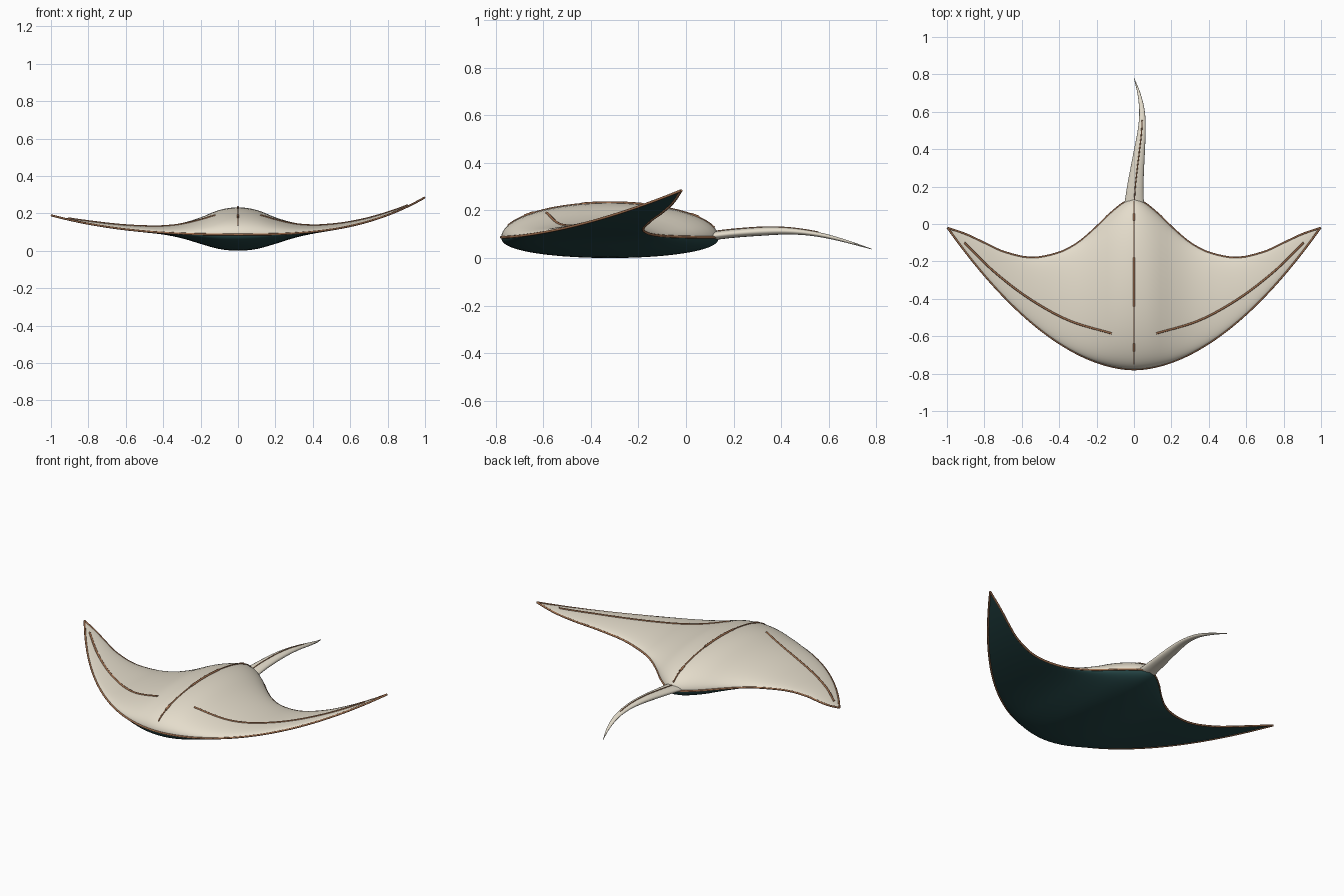
import bpy, bmesh, math
from mathutils import Vector

if "Cube" in bpy.data.objects:
    bpy.data.objects.remove(bpy.data.objects["Cube"])


def material(name, rgb):
    m = bpy.data.materials.new(name)
    m.diffuse_color = (*rgb, 1)
    m.use_nodes = True
    m.node_tree.nodes["Principled BSDF"].inputs["Base Color"].default_value = m.diffuse_color
    return m


CREAM = material("cream", (0.78, 0.72, 0.60))
TEAL = material("dark_teal", (0.018, 0.060, 0.061))
BROWN = material("brown", (0.36, 0.165, 0.08))


def spline(pts, x):
    """Smooth interpolation through (x, value) pairs."""
    x = min(max(x, pts[0][0]), pts[-1][0])
    i = 0
    while i < len(pts) - 2 and x > pts[i + 1][0]:
        i += 1

    def slope(k):
        a, b = max(k - 1, 0), min(k + 1, len(pts) - 1)
        return (pts[b][1] - pts[a][1]) / (pts[b][0] - pts[a][0])
    (x0, y0), (x1, y1) = pts[i], pts[i + 1]
    h = x1 - x0
    t = (x - x0) / h
    return ((2*t**3 - 3*t*t + 1) * y0 + (t**3 - 2*t*t + t) * h * slope(i)
            + (3*t*t - 2*t**3) * y1 + (t**3 - t*t) * h * slope(i + 1))


# Planform and thickness curves, by distance from the centre line
TRAIL = [(0, .138), (.05, .118), (.14, .045), (.2, -.015), (.3, -.10), (.4, -.152),
         (.55, -.18), (.7, -.148), (.8, -.102), (.9, -.055), (1, -.02)]
UPPER = [(-.1, .131), (0, .145), (.1, .131), (.2, .09), (.3, .057), (.4, .038),
         (.5, .029), (.6, .023), (.8, .014), (1, 0)]
LOWER = [(-.1, .078), (0, .087), (.1, .078), (.2, .052), (.3, .025), (.4, .010),
         (.5, .006), (.7, .004), (1, 0)]


def lead(x):
    return -.777 + .757 * abs(x) ** 1.85


def trail(x):
    return spline(TRAIL, abs(x))


def rim_z(x):
    return .087 + (.197 * x ** 2.9 if x > 0 else .102 * abs(x) ** 2.6)


def surface(x, u, top=True):
    """Point on the skin; u runs -1 (leading edge) to 1 (trailing edge)."""
    a, b = lead(x), trail(x)
    r = max(0, 1 - u * u)
    z = spline(UPPER, abs(x)) * r ** .5 if top else -spline(LOWER, abs(x)) * r ** .42
    return Vector((x * .997, (a + b) / 2 + u * (b - a) / 2, rim_z(x) + z))


def on_top(x, y):
    a, b = lead(x), trail(x)
    return surface(x, (2 * y - a - b) / (b - a))


def finish(name, bm, mats, angle=65):
    bmesh.ops.remove_doubles(bm, verts=bm.verts, dist=1e-5)
    bmesh.ops.recalc_face_normals(bm, faces=bm.faces)
    me = bpy.data.meshes.new(name)
    bm.to_mesh(me)
    bm.free()
    for m in mats:
        me.materials.append(m)
    ob = bpy.data.objects.new(name, me)
    bpy.context.collection.objects.link(ob)
    bpy.ops.object.select_all(action='DESELECT')
    ob.select_set(True)
    bpy.context.view_layer.objects.active = ob
    bpy.ops.object.shade_smooth_by_angle(angle=math.radians(angle))
    return ob


def sweep(name, pts, sizes, mat, sides=8):
    """Tube along a path; sizes gives (half width, half height) per point."""
    bm = bmesh.new()
    rings = []
    for i, p in enumerate(pts):
        d = (pts[min(i + 1, len(pts) - 1)] - pts[max(i - 1, 0)]).normalized()
        side = d.cross(Vector((0, 0, 1))).normalized()
        up = side.cross(d)
        w, h = sizes[i]
        rings.append([bm.verts.new(p + side * w * math.cos(k * math.tau / sides)
                                   + up * h * math.sin(k * math.tau / sides))
                      for k in range(sides)])
    for r, s in zip(rings, rings[1:]):
        for k in range(sides):
            n = (k + 1) % sides
            bm.faces.new((r[k], r[n], s[n], s[k]))
    bm.faces.new(rings[0])
    bm.faces.new(rings[-1])
    return finish(name, bm, [mat])


def line(name, pts, r):
    return sweep(name, pts, [(r, r)] * len(pts), BROWN)


# Body and wings: pale upper skin, dark lower skin
NX, NU = 88, 36
xs = [math.sin(math.pi * (i / NX - .5)) for i in range(NX + 1)]
us = [-math.cos(math.pi * j / NU) for j in range(NU + 1)]
bm = bmesh.new()
for top in (True, False):
    grid = [[bm.verts.new(surface(x, u, top)) for u in us] for x in xs]
    for i in range(NX):
        for j in range(NU):
            f = bm.faces.new((grid[i][j], grid[i + 1][j],
                              grid[i + 1][j + 1], grid[i][j + 1]))
            f.material_index = 0 if top else 1
bmesh.ops.dissolve_degenerate(bm, edges=bm.edges, dist=1e-6)
finish("body", bm, [CREAM, TEAL], 60)

# Trim along the leading and trailing edges
line("leading_trim", [surface(x, -1) for x in xs], .0055)
line("trailing_trim", [surface(x, 1) for x in xs], .0055)

# Spine seam, with wider stretches
ys = [-.75 + .87 * i / 40 for i in range(41)]
line("spine_seam", [on_top(0, y) for y in ys], .004)
for k, (a, b) in enumerate([(-.68, -.64), (-.44, -.18), (.02, .055)]):
    line(f"spine_band_{k}", [on_top(0, a + (b - a) * i / 10) for i in range(11)], .0065)

# Wing seams
SEAM = [(.12, -.585), (.35, -.515), (.56, -.40), (.75, -.255), (.91, -.10)]
for side, label in ((1, "right"), (-1, "left")):
    pts = []
    for i in range(41):
        x = .12 + .79 * i / 40
        pts.append(on_top(side * x, spline(SEAM, x)))
    line(f"{label}_wing_seam", pts, .0055)

# Tail: tapering and curving sideways, then drooping
TAIL_X = [(.09, 0), (.2, .007), (.3, .018), (.4, .030), (.5, .041), (.6, .043),
          (.7, .026), (.78, 0)]
TAIL_Z = [(.09, .090), (.2, .103), (.35, .113), (.45, .112), (.55, .100),
          (.65, .077), (.78, .038)]
TAIL_W = [(.09, .055), (.15, .048), (.3, .036), (.4, .029), (.5, .021), (.6, .015),
          (.7, .008), (.78, .001)]
ty = [.09 + .69 * i / 40 for i in range(41)]
path = [Vector((spline(TAIL_X, y), y, spline(TAIL_Z, y))) for y in ty]
widths = [spline(TAIL_W, y) for y in ty]
heights = [min(.018, w * .5 + .001) for w in widths]
sweep("tail", path, list(zip(widths, heights)), CREAM, 16)

# Tail seam
line("tail_seam", [p + Vector((0, 0, h)) for p, h in zip(path, heights)][2:28], .003)
